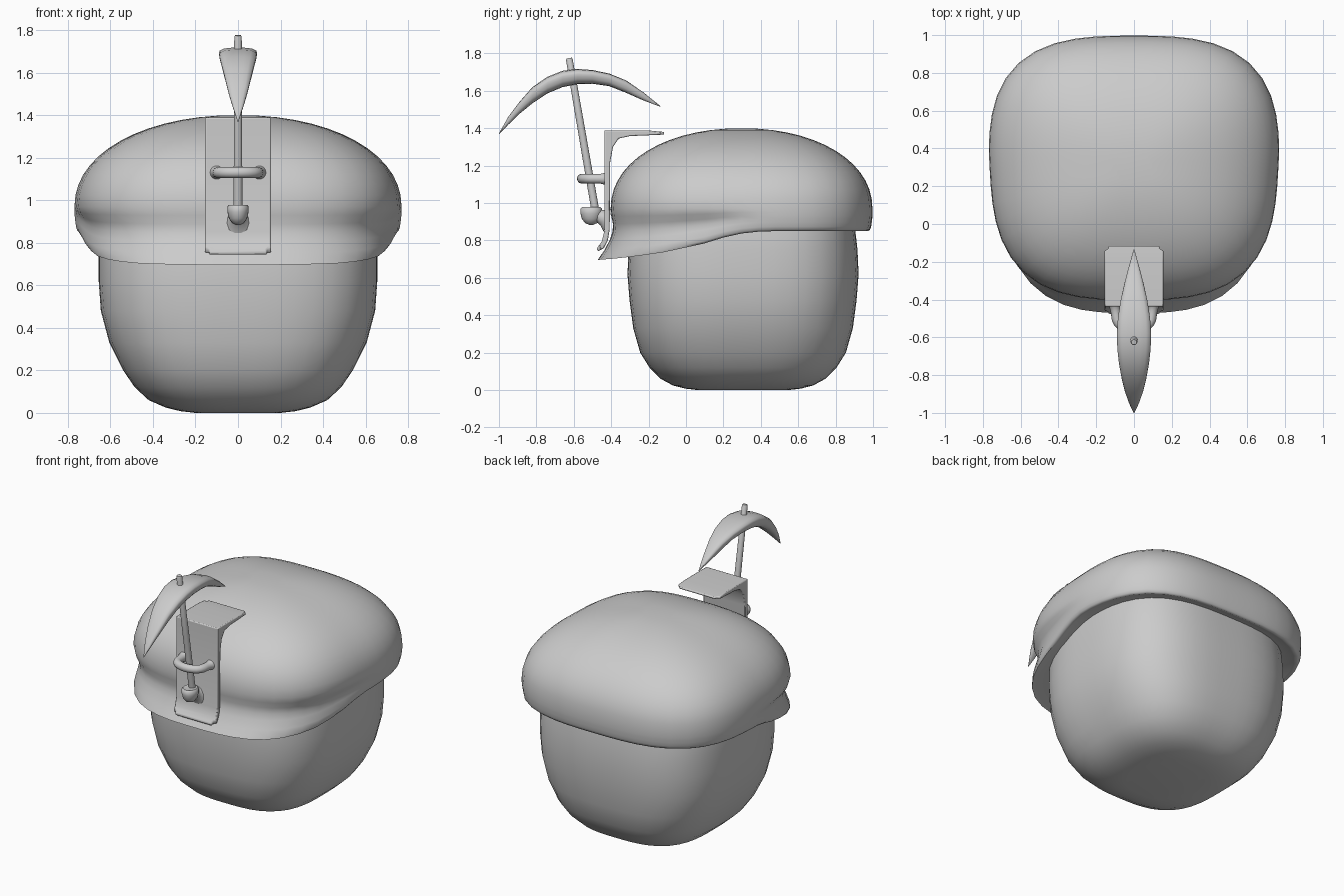
import bpy, bmesh, math
from mathutils import Vector

if "Cube" in bpy.data.objects:
    bpy.data.objects.remove(bpy.data.objects["Cube"])

GREY = bpy.data.materials.new("plain_grey")
GREY.diffuse_color = (0.6, 0.6, 0.6, 1)
GREY.use_nodes = True
GREY.node_tree.nodes["Principled BSDF"].inputs["Base Color"].default_value = GREY.diffuse_color


def finish(name, bm, angle=50):
    bmesh.ops.recalc_face_normals(bm, faces=bm.faces)
    me = bpy.data.meshes.new(name)
    bm.to_mesh(me)
    bm.free()
    ob = bpy.data.objects.new(name, me)
    bpy.context.collection.objects.link(ob)
    me.materials.append(GREY)
    bpy.ops.object.select_all(action='DESELECT')
    ob.select_set(True)
    bpy.context.view_layer.objects.active = ob
    bpy.ops.object.shade_smooth_by_angle(angle=math.radians(angle))
    return ob


def loft(name, rings, angle=50):
    """Skin a list of equal-length point rings and cap both ends."""
    bm = bmesh.new()
    vs = [[bm.verts.new(p) for p in r] for r in rings]
    n = len(rings[0])
    for a, b in zip(vs, vs[1:]):
        for i in range(n):
            j = (i + 1) % n
            bm.faces.new((a[i], a[j], b[j], b[i]))
    bm.faces.new(vs[0])
    bm.faces.new(vs[-1])
    return finish(name, bm, angle)


def squircle(n, count):
    """Unit superellipse outline."""
    out = []
    for i in range(count):
        c, s = math.cos(2 * math.pi * i / count), math.sin(2 * math.pi * i / count)
        k = (abs(c) ** n + abs(s) ** n) ** (-1 / n)
        out.append((c * k, s * k))
    return out


def lerp_table(table, x):
    for (x0, y0), (x1, y1) in zip(table, table[1:]):
        if x <= x1:
            t = max(0, (x - x0) / (x1 - x0))
            return y0 + (y1 - y0) * t
    return table[-1][1]


def tube(name, path, radii, sides=14):
    """Round tube along a path, with a radius per point."""
    pts = [Vector(p) for p in path]
    rings = []
    for i, p in enumerate(pts):
        d = (pts[min(i + 1, len(pts) - 1)] - pts[max(i - 1, 0)]).normalized()
        ref = Vector((0, 0, 1)) if abs(d.z) < 0.8 else Vector((1, 0, 0))
        u = d.cross(ref).normalized()
        v = d.cross(u)
        rings.append([p + radii[i] * (u * math.cos(a) + v * math.sin(a))
                      for a in (2 * math.pi * k / sides for k in range(sides))])
    return loft(name, rings)


# Head: rounded block, narrowing to a flat base
PLAN = squircle(3, 48)
head = [(0, .2, .24), (.008, .27, .31), (.025, .34, .375), (.06, .42, .44), (.12, .485, .5),
        (.2, .54, .55), (.33, .605, .587), (.48, .645, .607), (.62, .655, .618), (.75, .655, .612),
        (.9, .645, .595), (1.05, .6, .56), (1.17, .52, .5), (1.26, .4, .4), (1.31, .2, .2)]
loft("head", [[(x * rx, .305 + y * ry, z) for x, y in PLAN] for z, rx, ry in head])

# Cap: domed crown, then a skirt whose front flares into a short peak
HEM = [(-.47, .69), (-.3, .705), (-.1, .733), (.1, .78), (.2, .815), (.3, .838), (.42, .85), (1, .85)]
CY, RX, RY = .297, .77, .7


def cap_point(x, y, s):
    yy = CY + y * RY * s
    return x * RX * s * min(1, 1 + .07 * (yy - .4)), yy


cap = []
for i in range(1, 15):
    a = i / 14 * math.pi / 2
    s, h = math.sin(a) ** .95, math.cos(a) ** .95 if i < 14 else 0
    cap.append([(*cap_point(x, y, s), .97 + .43 * h) for x, y in PLAN])
# drop toward hem, back scale, front x scale, front y scale, lift
skirt = [(.15, 1, .985, .995, 0), (.3, 1, .955, .982, 0), (.45, .998, .94, .985, 0),
         (.6, .995, .947, 1.005, 0), (.8, .99, .955, 1.045, 0), (.93, .982, .953, 1.08, 0),
         (1, .968, .94, 1.098, 0), (1, .945, .92, 1.075, .006), (1, .83, .83, .85, .03)]
for t, sb, fx, fy, lift in skirt:
    ring = []
    for x, y in PLAN:
        px, py = cap_point(x, y, 1)
        w = min(1, max(0, (.42 - py) / .42))
        w = w * w * (3 - 2 * w)
        z = .97 + (lerp_table(HEM, py) - .97) * t + lift
        ring.append((px * (sb + (fx - sb) * w), CY + (py - CY) * (sb + (fy - sb) * w), z))
    cap.append(ring)
loft("cap", cap, 70)

# Bracket: side profile extruded across, hooked over the crown
side = [(-.437, 1.388), (-.437, .85), (-.45, .795), (-.477, .757), (-.472, .742), (-.44, .758),
        (-.418, .8), (-.408, .86), (-.405, 1.22), (-.39, 1.3), (-.36, 1.345), (-.3, 1.358),
        (-.117, 1.366), (-.117, 1.38), (-.2, 1.388)]
bm = bmesh.new()
left = [bm.verts.new((-.155, y, z)) for y, z in side]
right = [bm.verts.new((.155, y, z)) for y, z in side]
for i in range(len(side)):
    j = (i + 1) % len(side)
    bm.faces.new((left[i], left[j], right[j], right[i]))
bm.faces.new(left)
bm.faces.new(right)
# round the outline corners, then soften all edges
corner = [e for e in bm.edges if abs(e.verts[0].co.x - e.verts[1].co.x) < .01
          and (max(v.co.z for v in e.verts) < .76 and e.verts[0].co.y < -.47
               and e.verts[1].co.y < -.47 or min(v.co.y for v in e.verts) > -.12)]
bmesh.ops.bevel(bm, geom=corner, offset=.02, segments=3, affect='EDGES', clamp_overlap=True)
bracket = finish("bracket", bm, 40)
soft = bracket.modifiers.new("soft_edges", 'BEVEL')
soft.width, soft.segments, soft.limit_method = .006, 2, 'ANGLE'

# Loop that holds the handle, flared where it joins the bracket
path, rad = [(-.1, -.415, 1.13), (-.1, -.435, 1.13), (-.098, -.46, 1.13)], [.045, .032, .026]
for i in range(13):
    a = math.pi * i / 12
    path.append((-.095 * math.cos(a), -.48 - .077 * math.sin(a) ** .8, 1.13))
    rad.append(.026)
path += [(-p[0], p[1], p[2]) for p in reversed(path[:3])]
rad += [.026, .032, .045]
tube("handle_loop", path, rad)

# Cup under the handle, with its flared support
cup = [(.975, .03), (.978, .042), (.97, .05), (.945, .05), (.915, .043), (.893, .028), (.883, .008)]
loft("handle_cup", [[(x * r, -.507 + y * r * 1.15, z) for x, y in squircle(2, 20)] for z, r in cup])
tube("cup_support", [(0, -.5, .935), (0, -.465, .93), (0, -.44, .92), (0, -.415, .91)],
     [.035, .036, .045, .07])

# Pick handle, leaning forward
a, b = Vector((0, -.483, .95)), Vector((0, -.625, 1.775))
tube("pick_handle", [a, a.lerp(b, .5), a.lerp(b, .99), b], [.021, .02, .018, .014])

# Pick blade: curved crescent, pointed at both ends
blade = [(-1, 1.372, 1.368, .002), (-.95, 1.46, 1.42, .026), (-.89, 1.54, 1.478, .048),
         (-.82, 1.62, 1.535, .066), (-.74, 1.675, 1.587, .081), (-.66, 1.707, 1.62, .09),
         (-.58, 1.717, 1.636, .092), (-.5, 1.711, 1.638, .087), (-.41, 1.692, 1.625, .073),
         (-.32, 1.655, 1.59, .053), (-.23, 1.593, 1.55, .029), (-.135, 1.517, 1.514, .002)]
SECTION = squircle(3.2, 20)
rings = []
for y, top, low, w in blade:
    tilt = (y + .58) * .12      # sections lean to follow the arc
    mid, h = (top + low) / 2, (top - low) / 2
    rings.append([(u * w * (1 + .12 * v) / 1.05, y + tilt * v * h, mid + v * h) for u, v in SECTION])
loft("pick_blade", rings, 60)
